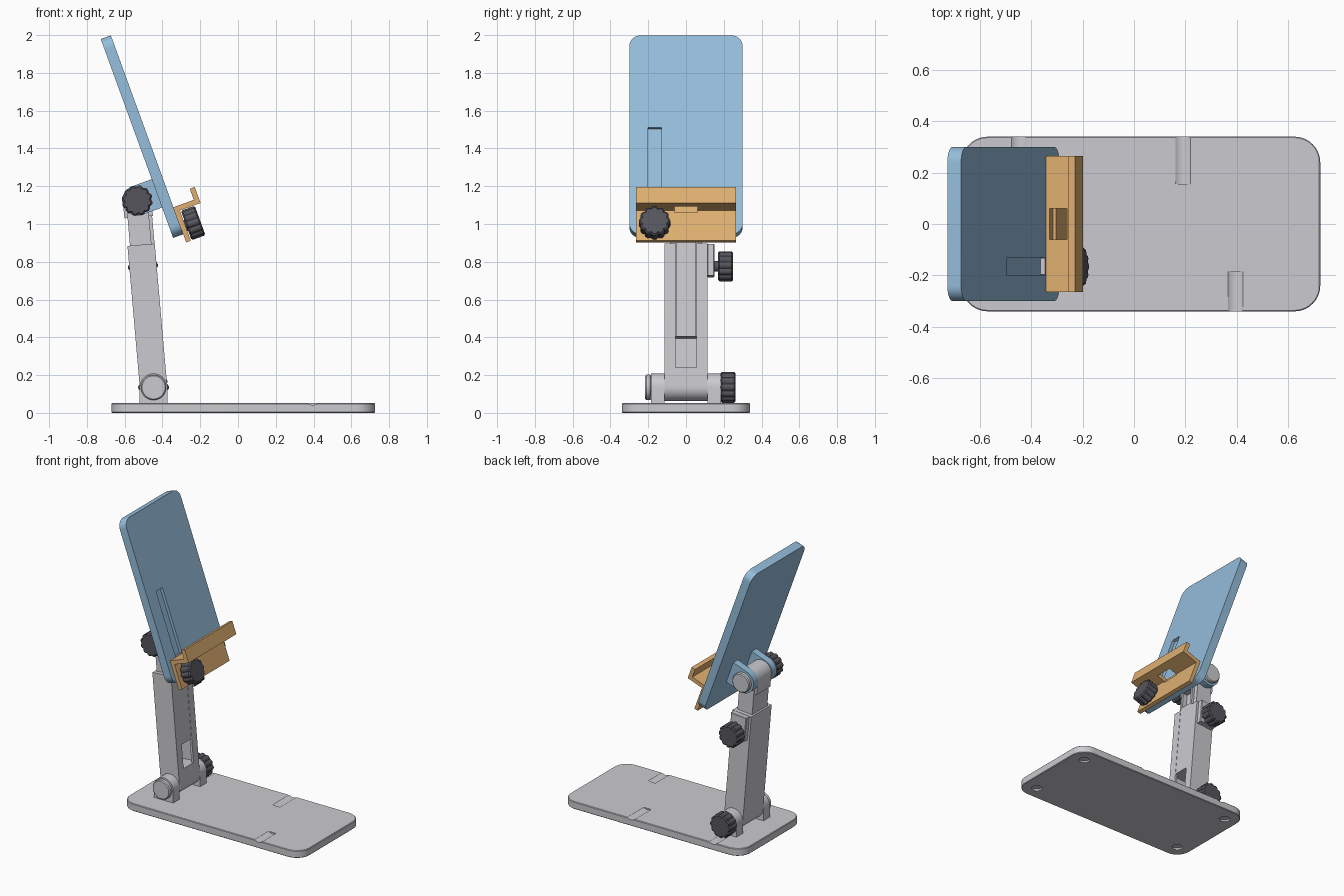
import bpy, bmesh
from math import sin, cos, pi, radians
from mathutils import Matrix

if "Cube" in bpy.data.objects:
    bpy.data.objects.remove(bpy.data.objects["Cube"], do_unlink=True)


def material(name, rgb):
    m = bpy.data.materials.new(name)
    m.use_nodes = True
    m.diffuse_color = (*rgb, 1)
    m.node_tree.nodes["Principled BSDF"].inputs["Base Color"].default_value = (*rgb, 1)
    return m


GRAY = material("light gray", (0.60, 0.60, 0.63))
BLUE = material("sky blue", (0.30, 0.51, 0.71))
ORANGE = material("warm orange", (0.74, 0.43, 0.165))
DARK = material("dark gray", (0.09, 0.09, 0.108))


def tilted(angle, x=0.0, z=0.0):
    """Frame leaning back towards -x: local x is its normal, local z its length."""
    return Matrix.Translation((x, 0, z)) @ Matrix.Rotation(-radians(angle), 4, 'Y')


WORLD = Matrix.Identity(4)
FOOT = (-0.447, 0.135)
ARM = tilted(5, *FOOT)
TRAY = tilted(20)


# Outlines
def rect(a, b, c, d):
    return [(a, c), (b, c), (b, d), (a, d)]


def arc(cx, cy, r, start, end, n=10):
    return [(cx + r * cos(radians(start + (end - start) * i / n)),
             cy + r * sin(radians(start + (end - start) * i / n))) for i in range(n + 1)]


def rounded(a, b, c, d, r):
    return (arc(b - r, d - r, r, 0, 90) + arc(a + r, d - r, r, 90, 180)
            + arc(a + r, c + r, r, 180, 270) + arc(b - r, c + r, r, 270, 360))


def circle(cx, cy, r, n=40):
    return arc(cx, cy, r, 0, 360, n)[:-1]


def lobed(cx, cy, r, lobes=12, steps=6):
    n = lobes * steps
    pts = []
    for i in range(n):
        t = 2 * pi * i / n
        k = r * (0.89 + 0.11 * abs(cos(lobes / 2 * t)))
        pts.append((cx + k * cos(t), cy + k * sin(t)))
    return pts


def prism(name, outline, lo, hi, axis, frame, mat, bevel=0.0):
    """Extrude an outline along one axis of a frame, optionally bevelling both rims."""
    place = {'X': lambda p, t: (t, p[0], p[1]),
             'Y': lambda p, t: (p[0], t, p[1]),
             'Z': lambda p, t: (p[0], p[1], t)}[axis]
    bm = bmesh.new()
    rings = [[bm.verts.new(place(p, t)) for p in outline] for t in (lo, hi)]
    caps = [bm.faces.new(ring) for ring in rings]
    n = len(outline)
    for i in range(n):
        j = (i + 1) % n
        bm.faces.new((rings[0][i], rings[0][j], rings[1][j], rings[1][i]))
    bmesh.ops.recalc_face_normals(bm, faces=bm.faces)
    if bevel:
        bmesh.ops.bevel(bm, geom=[e for f in caps for e in f.edges], offset=bevel,
                        segments=1, affect='EDGES')
    bm.transform(frame)
    me = bpy.data.meshes.new(name)
    bm.to_mesh(me)
    bm.free()
    me.materials.append(mat)
    ob = bpy.data.objects.new(name, me)
    bpy.context.collection.objects.link(ob)
    activate(ob)
    bpy.ops.object.shade_smooth_by_angle(angle=radians(30))
    return ob


def activate(ob):
    bpy.ops.object.select_all(action='DESELECT')
    ob.select_set(True)
    bpy.context.view_layer.objects.active = ob


def combine(ob, others, operation='DIFFERENCE'):
    for other in others:
        mod = ob.modifiers.new("cut", 'BOOLEAN')
        mod.operation = operation
        mod.solver = 'EXACT'
        mod.object = other
        activate(ob)
        bpy.ops.object.modifier_apply(modifier=mod.name)
        bpy.data.objects.remove(other, do_unlink=True)
    bpy.ops.object.shade_smooth_by_angle(angle=radians(30))


def cutter(outline, lo, hi, axis, frame, mat):
    ob = prism("cutter", outline, lo, hi, axis, frame, mat)
    ob.hide_render = True
    return ob


# Base slab with foot recesses beneath and shallow grooves at the edges
base = prism("base", rounded(-0.67, 0.725, -0.34, 0.34, 0.1), 0, 0.052, 'Z', WORLD, GRAY, 0.004)
cuts = [cutter(circle(x, y, 0.034), -0.02, 0.012, 'Z', WORLD, GRAY)
        for x in (-0.57, 0.625) for y in (-0.24, 0.24)]
for x, lo, hi in ((0.19, 0.155, 0.4), (0.395, -0.4, -0.185), (FOOT[0], 0.19, 0.4)):
    cuts.append(cutter(circle(x, 0.09, 0.048), lo, hi, 'Y', WORLD, GRAY))
combine(base, cuts)

# Lower hinge: two ears, a cap and a knob
fx, fz = FOOT
ear = [(fx + 0.074, 0.045)] + arc(fx, fz, 0.074, 0, 180, 20) + [(fx - 0.074, 0.045)]
for side, lo, hi in (("right", -0.185, -0.114), ("left", 0.114, 0.185)):
    prism("base_ear_" + side, ear, lo, hi, 'Y', WORLD, GRAY)
prism("lower_hinge_cap", circle(fx, fz, 0.067), -0.216, -0.184, 'Y', WORLD, GRAY, 0.006)
prism("lower_hinge_knob", lobed(fx, fz, 0.082), 0.182, 0.262, 'Y', WORLD, DARK, 0.008)

# Outer sleeve of the arm, hollow with a front slot
sleeve = prism("arm_sleeve", arc(0, 0, 0.0725, 180, 360, 20) + [(0.0725, 0.758), (-0.0725, 0.758)],
               -0.113, 0.113, 'Y', ARM, GRAY)
combine(sleeve, [
    cutter(rect(-0.085, 0.085, 0.1, 0.8), -0.06, 0.056, 'X', ARM, GRAY),
    cutter(rect(-0.055, 0.055, 0.1, 0.8), 0.04, 0.1, 'X', ARM, GRAY)])

# Inner slider of the arm with its front tongue and hinge head
slider = prism("arm_slider", rect(-0.084, 0.084, 0.265, 0.93), -0.059, 0.055, 'X', ARM, GRAY)
combine(slider, [prism("tongue", rect(-0.054, 0.054, 0.265, 0.93), 0.03, 0.0715, 'X', ARM, GRAY)],
        'UNION')
combine(slider, [cutter(rect(-0.038, 0.038, 0.775, 0.885), 0.04, 0.1, 'X', ARM, GRAY)])
TOP = 0.993
prism("slider_head", arc(0, TOP, 0.076, 0, 180, 20) + [(-0.076, 0.905), (0.076, 0.905)],
      -0.075, 0.075, 'Y', ARM, GRAY)

# Height lock on the sleeve
prism("height_lock_boss", rect(-0.06, 0.06, 0.59, 0.758), 0.112, 0.15, 'Y', ARM, GRAY, 0.004)
prism("height_lock_stem", circle(0, 0.643, 0.028), 0.145, 0.175, 'Y', ARM, DARK)
prism("height_lock_knob", lobed(0, 0.643, 0.08), 0.17, 0.25, 'Y', ARM, DARK, 0.008)

# Backrest plate with its slot and the block that slides in it
backrest = prism("backrest", rounded(-0.3, 0.3, 0.988, 2.108, 0.06), -0.006, 0.051, 'X', TRAY, BLUE)
combine(backrest, [cutter(rect(-0.2, -0.13, 1.02, 1.588), 0.031, 0.1, 'X', TRAY, BLUE)])
prism("slot_slider", rect(-0.197, -0.133, 1.022, 1.149), 0.03, 0.05, 'X', TRAY, GRAY)

# Upper hinge: lugs on the backrest, a cap and a knob
hinge = TRAY.inverted() @ ARM @ Matrix.Translation((0, 0, TOP))
hv, hu = hinge.translation.x, hinge.translation.z
lug = arc(hv, hu, 0.08, 90, 270, 20) + [(0.0, hu - 0.08), (0.0, hu + 0.08)]
for side, lo, hi in (("right", -0.128, -0.077), ("left", 0.077, 0.128)):
    prism("backrest_lug_" + side, lug, lo, hi, 'Y', TRAY, BLUE)
prism("upper_hinge_cap", circle(hv, hu, 0.067), 0.127, 0.158, 'Y', TRAY, GRAY, 0.006)
prism("upper_hinge_knob", lobed(hv, hu, 0.082), -0.21, -0.13, 'Y', TRAY, DARK, 0.008)

# Ledge that holds the device, with a cable opening and its clamping knob
ledge = prism("ledge", [(0.051, 0.942), (0.077, 0.942), (0.077, 1.112), (0.194, 1.112),
                        (0.194, 1.202), (0.166, 1.202), (0.166, 1.14), (0.051, 1.14)],
              -0.264, 0.264, 'Y', TRAY, ORANGE)
combine(ledge, [cutter(rect(-0.06, 0.06, 1.1, 1.2), 0.064, 0.138, 'X', TRAY, ORANGE)])
prism("ledge_knob_stem", circle(-0.166, 1.026, 0.03), 0.04, 0.09, 'X', TRAY, DARK)
prism("ledge_knob", lobed(-0.166, 1.026, 0.083), 0.082, 0.16, 'X', TRAY, DARK, 0.008)
